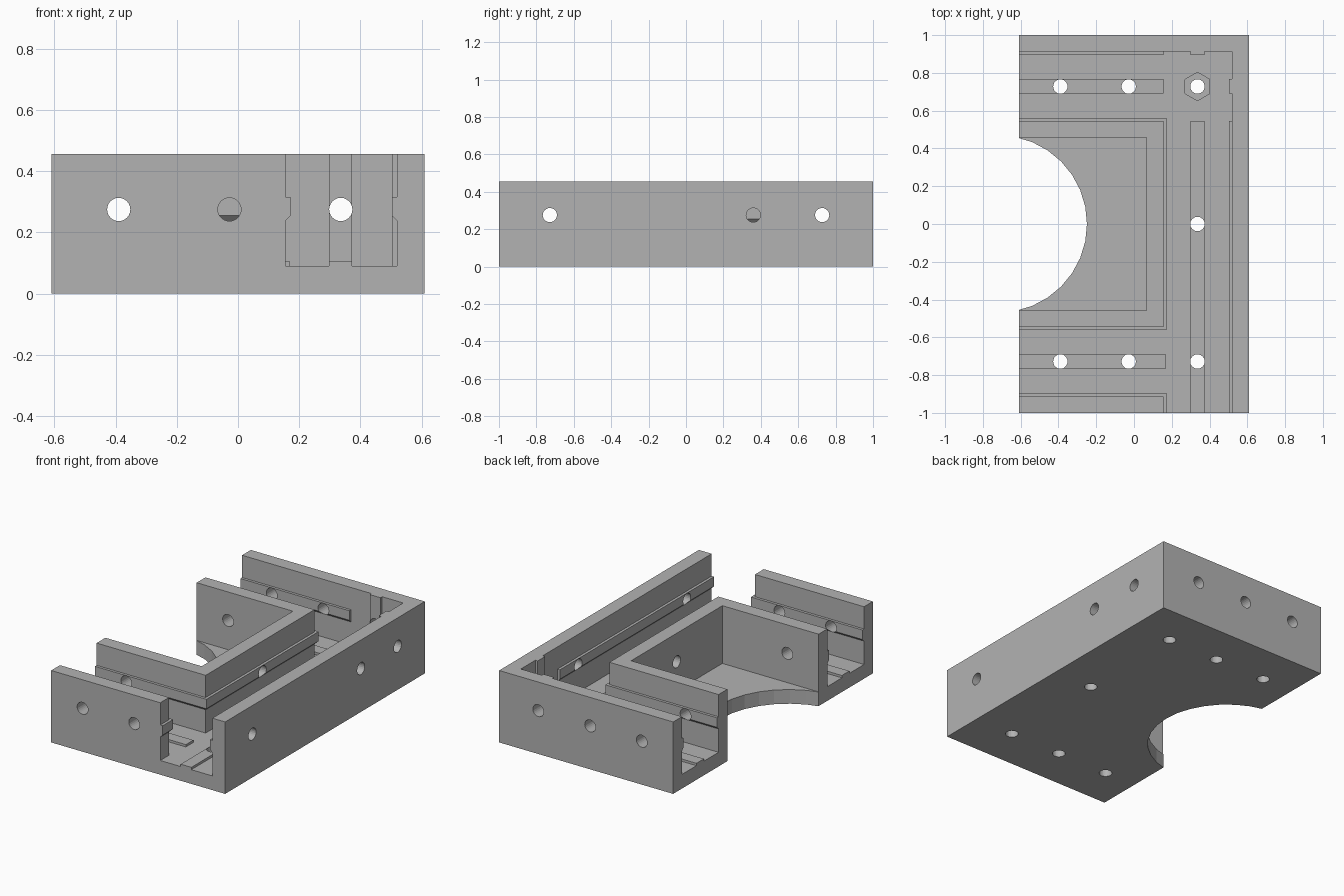
import bpy, bmesh, math
from mathutils import Matrix

if "Cube" in bpy.data.objects:
    bpy.data.objects.remove(bpy.data.objects["Cube"])

grey = bpy.data.materials.new("plain_grey")
grey.diffuse_color = (0.45, 0.45, 0.45, 1)
grey.use_nodes = True
grey.node_tree.nodes["Principled BSDF"].inputs["Base Color"].default_value = grey.diffuse_color

W, L, H, FLOOR = 0.61, 1.0, 0.456, 0.09   # half width, half length, height, floor level
RIB, HOLE, HZ = 0.017, 0.038, 0.275       # rib depth, hole radius, side hole height


def make(name, bm):
    bmesh.ops.recalc_face_normals(bm, faces=bm.faces)
    me = bpy.data.meshes.new(name)
    bm.to_mesh(me)
    bm.free()
    me.materials.append(grey)
    ob = bpy.data.objects.new(name, me)
    bpy.context.collection.objects.link(ob)
    return ob


def loft(name, rings):
    """Stack rectangles given as (x0, x1, y0, y1, z)."""
    bm = bmesh.new()
    vs = [[bm.verts.new(p) for p in ((a, c, z), (b, c, z), (b, d, z), (a, d, z))]
          for a, b, c, d, z in rings]
    bm.faces.new(vs[0][::-1])
    bm.faces.new(vs[-1])
    for lo, hi in zip(vs, vs[1:]):
        for i in range(4):
            j = (i + 1) % 4
            bm.faces.new((lo[i], lo[j], hi[j], hi[i]))
    return make(name, bm)


def box(name, x0, x1, y0, y1, z0, z1):
    return loft(name, [(x0, x1, y0, y1, z0), (x0, x1, y0, y1, z1)])


def rod(axis, a, b, start, end, r=HOLE, n=24):
    """Cylinder along an axis; a, b are its other two coordinates."""
    bm = bmesh.new()
    bmesh.ops.create_cone(bm, cap_ends=True, segments=n, radius1=r, radius2=r, depth=end - start)
    mid = (start + end) / 2
    if axis == 'X':
        m = Matrix.Translation((mid, a, b)) @ Matrix.Rotation(math.pi / 2, 4, 'Y')
    elif axis == 'Y':
        m = Matrix.Translation((a, mid, b)) @ Matrix.Rotation(math.pi / 2, 4, 'X')
    else:
        m = Matrix.Translation((a, b, mid))
    bm.transform(m)
    return make("cutter", bm)


def combine(body, other, op):
    other.hide_render = True
    mod = body.modifiers.new("bool", 'BOOLEAN')
    mod.operation, mod.object, mod.solver = op, other, 'EXACT'
    bpy.context.view_layer.objects.active = body
    bpy.ops.object.modifier_apply(modifier=mod.name)
    bpy.data.objects.remove(other)


def rib(x0, x1, y0, y1, gx0=0, gx1=0, gy0=0, gy1=0):
    """Guide rib with a sloped underside, growing out of the chosen sides of a wall."""
    big = (x0 - gx0 * RIB, x1 + gx1 * RIB, y0 - gy0 * RIB, y1 + gy1 * RIB)
    return loft("rib", [(x0, x1, y0, y1, 0.238), (*big, 0.255), (*big, 0.315)])


# Floor slab
body = box("bracket_body", -W, W, -L, L, 0, FLOOR)

# Walls, rising from inside the slab
walls = [(-W, 0.155, -0.545, 0.545), (-W, 0.155, -L, -0.912),
         (0.52, W, -L, L), (-W, W, 0.912, L)]
adds = [box("wall", *w, 0.04, H) for w in walls]

# Guide ribs along the channel walls
adds += [rib(-W, 0.155, -0.545, 0.545, gx1=1, gy0=1, gy1=1),
         rib(-W, 0.155, -L, -0.912, gx1=1, gy1=1),
         rib(0.52, W, -L, 0.545, gx0=1),
         rib(-W, 0.155, 0.912, L, gy0=1)]

# Low floor strips and upright corner strips
adds += [box("strip", -W, 0.155, 0.692, 0.767, 0.04, 0.105),
         box("strip", -W, 0.17, -0.765, -0.69, 0.04, 0.105),
         box("strip", 0.298, 0.373, -L, 0.545, 0.04, 0.105),
         box("strip", 0.298, 0.373, 0.895, 0.95, 0.04, H),
         box("strip", 0.503, 0.56, 0.692, 0.767, 0.04, H)]
for part in adds:
    combine(body, part, 'UNION')

# Inner pocket and round opening
cuts = [box("cutter", -0.8, 0.065, -0.457, 0.457, FLOOR, 0.6),
        rod('Z', -0.718, 0, -0.1, 0.15, 0.469, 32)]

# Floor holes and hexagonal nut recess
for x, y in [(-0.39, 0.728), (-0.028, 0.728), (0.336, 0.728), (0.336, 0),
             (-0.39, -0.728), (-0.028, -0.728), (0.336, -0.728)]:
    cuts.append(rod('Z', x, y, -0.1, 0.15))
cuts.append(rod('Z', 0.336, 0.728, 0.045, 0.15, 0.075, 6))

# Side holes
cuts += [rod('Y', -0.39, HZ, -1.1, 1.1),
         rod('Y', -0.028, HZ, -1.1, -0.8), rod('Y', -0.028, HZ, 0.8, 1.1),
         rod('Y', 0.336, HZ, 0.8, 1.1), rod('X', 0, HZ, 0, 0.3)]
cuts += [rod('X', y, HZ, 0.4, 0.7) for y in (-0.728, 0.36, 0.728)]
for part in cuts:
    combine(body, part, 'DIFFERENCE')

# Merge leftover coplanar seams
bm = bmesh.new()
bm.from_mesh(body.data)
bmesh.ops.remove_doubles(bm, verts=bm.verts, dist=1e-5)
bmesh.ops.dissolve_limit(bm, angle_limit=0.01, verts=bm.verts, edges=bm.edges)
for f in bm.faces:
    f.material_index = 0
bm.to_mesh(body.data)
bm.free()
